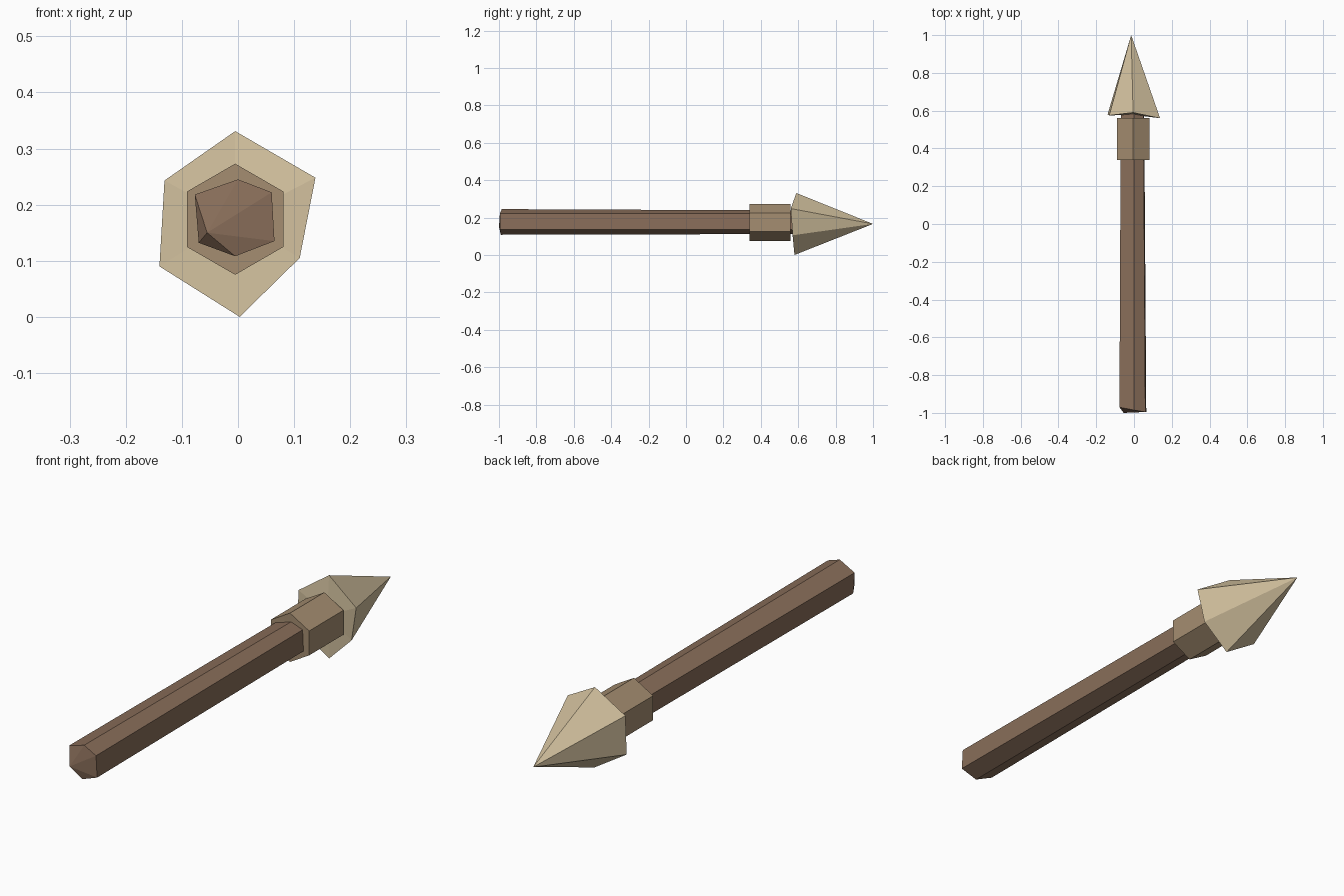
import bpy, bmesh
from math import sin, cos, pi

cube = bpy.data.objects.get("Cube")
if cube:
    bpy.data.objects.remove(cube, do_unlink=True)


def material(name, colour):
    mat = bpy.data.materials.new(name)
    mat.use_nodes = True
    mat.diffuse_color = (*colour, 1)
    bsdf = mat.node_tree.nodes["Principled BSDF"]
    bsdf.inputs["Base Color"].default_value = (*colour, 1)
    bsdf.inputs["Roughness"].default_value = 0.9
    return mat


def loft(name, rings, start, end, mat):
    """Join rings of points and close each end with a fan to a centre point."""
    bm = bmesh.new()
    rings = [[bm.verts.new(p) for p in ring] for ring in rings]
    count = len(rings[0])
    for a, b in zip(rings, rings[1:]):
        for i in range(count):
            j = (i + 1) % count
            bm.faces.new((a[i], a[j], b[j], b[i]))
    for ring, centre in ((rings[0], start), (rings[-1], end)):
        tip = bm.verts.new(centre)
        for i in range(count):
            bm.faces.new((ring[i], ring[(i + 1) % count], tip))
    bmesh.ops.recalc_face_normals(bm, faces=bm.faces)
    mesh = bpy.data.meshes.new(name)
    bm.to_mesh(mesh)
    bm.free()
    mesh.materials.append(mat)
    obj = bpy.data.objects.new(name, mesh)
    bpy.context.collection.objects.link(obj)
    return obj


def hexagon(y, radius, x=-0.005, z=0.174):
    return [(x + radius * sin(i * pi / 3), y, z + radius * cos(i * pi / 3))
            for i in range(6)]


wood = material("dark wood", (0.246, 0.153, 0.1))
binding = material("tan binding", (0.376, 0.27, 0.165))
bone = material("pale bone", (0.67, 0.55, 0.355))

# Uneven six-sided shaft with a chipped butt end
butt = [(0, -0.985, 0.245), (0.06, -0.995, 0.222), (0.065, -0.995, 0.135),
        (-0.005, -0.99, 0.108), (-0.07, -0.97, 0.132), (-0.077, -0.97, 0.218)]
neck = [(0, 0.59, 0.238), (0.05, 0.59, 0.22), (0.054, 0.59, 0.135),
        (-0.005, 0.59, 0.112), (-0.065, 0.59, 0.135), (-0.07, 0.59, 0.216)]
loft("shaft", [butt, neck], (-0.055, -1, 0.15), (-0.005, 0.59, 0.174), wood)

# Hexagonal collar around the shaft
loft("collar", [hexagon(0.34, 0.099), hexagon(0.56, 0.099)],
     (-0.005, 0.34, 0.174), (-0.005, 0.56, 0.174), binding)

# Irregular pointed head
head = [(-0.005, 0.59, 0.331), (0.138, 0.56, 0.248), (0.11, 0.57, 0.105),
        (0.003, 0.58, 0), (-0.14, 0.58, 0.09), (-0.131, 0.575, 0.243)]
loft("arrow_head", [head], (-0.005, 0.578, 0.174), (-0.015, 1, 0.166), bone)
